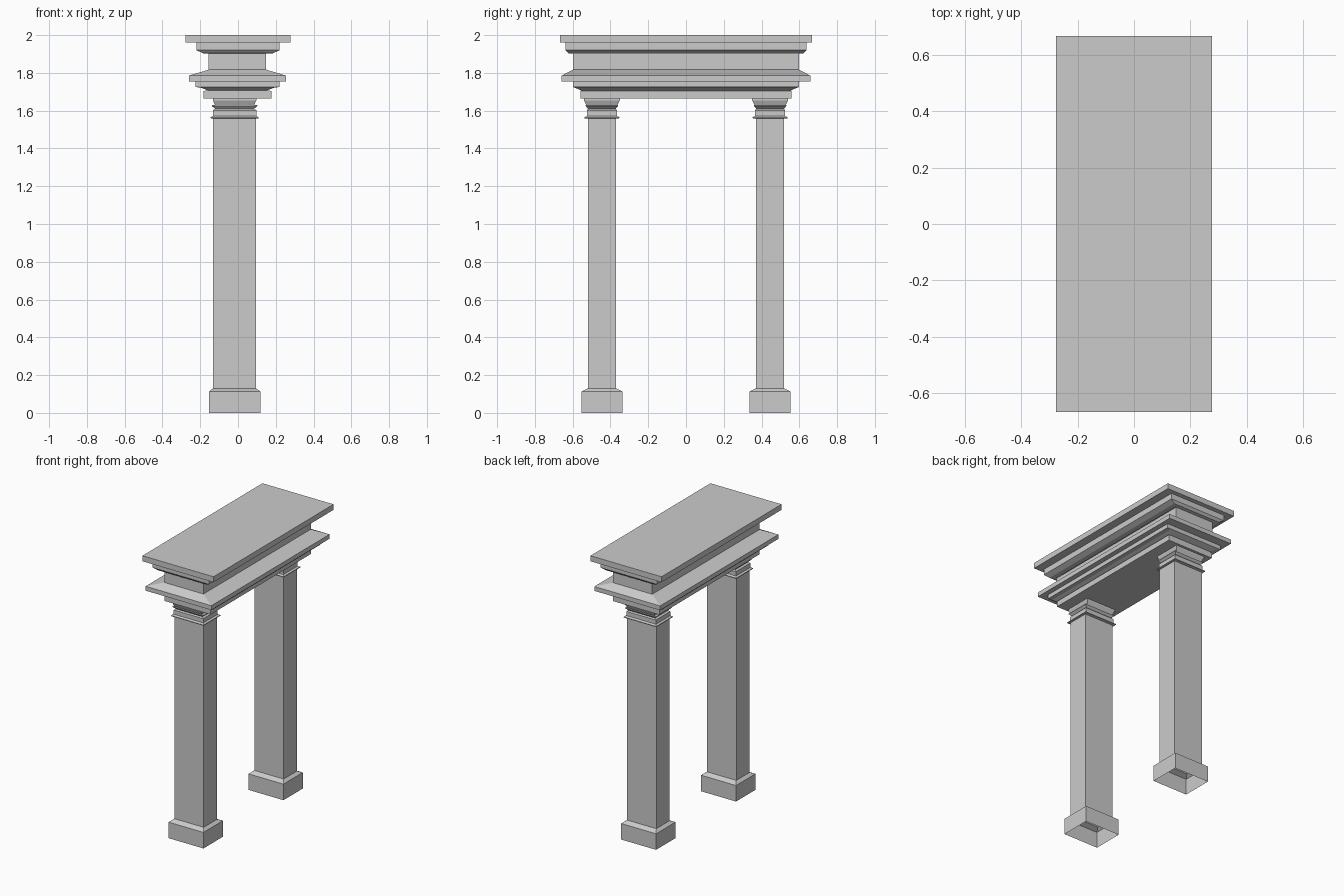
import bpy, bmesh


def loft(name, rings, cx=0.0, cy=0.0, cap_top=True, cap_bottom=True):
    """Skin stacked rectangles given as (half_x, half_y, z)."""
    bm = bmesh.new()
    loops = []
    for hx, hy, z in rings:
        loops.append([bm.verts.new((cx + sx * hx, cy + sy * hy, z))
                      for sx, sy in ((-1, -1), (1, -1), (1, 1), (-1, 1))])
    for a, b in zip(loops, loops[1:]):
        for i in range(4):
            j = (i + 1) % 4
            bm.faces.new((a[i], a[j], b[j], b[i]))
    if cap_bottom:
        bm.faces.new(loops[0][::-1])
    if cap_top:
        bm.faces.new(loops[-1])
    mesh = bpy.data.meshes.new(name)
    bm.to_mesh(mesh)
    bm.free()
    ob = bpy.data.objects.new(name, mesh)
    bpy.context.collection.objects.link(ob)
    return ob


# Column: plinth, shaft and moulded capital in one open-bottomed profile
column = [
    (0.136, 0.108, 0.0), (0.136, 0.108, 0.113), (0.114, 0.074, 0.130),
    (0.114, 0.074, 1.558), (0.127, 0.093, 1.560), (0.127, 0.093, 1.565),
    (0.115, 0.080, 1.572), (0.115, 0.080, 1.602), (0.103, 0.073, 1.610),
    (0.120, 0.086, 1.624), (0.120, 0.086, 1.629), (0.104, 0.083, 1.630),
    (0.115, 0.095, 1.655), (0.115, 0.095, 1.666),
]
for side, y in (("front", -0.445), ("back", 0.445)):
    loft(side + "_column", column, -0.018, y, cap_top=False, cap_bottom=False)

# Lower entablature: stepped mouldings, sloped ledge and frieze
loft("architrave_and_frieze", [
    (0.180, 0.558, 1.665), (0.180, 0.558, 1.704), (0.158, 0.556, 1.708),
    (0.195, 0.590, 1.722), (0.222, 0.597, 1.725), (0.222, 0.597, 1.754),
    (0.256, 0.658, 1.755), (0.256, 0.658, 1.786), (0.152, 0.597, 1.817),
    (0.152, 0.597, 1.902),
], cx=-0.003, cap_top=False)

# Upper cornice and flat roof slab
loft("cornice", [
    (0.152, 0.597, 1.902), (0.185, 0.622, 1.904), (0.220, 0.637, 1.920),
    (0.220, 0.637, 1.960), (0.277, 0.668, 1.961), (0.277, 0.668, 2.0),
], cap_bottom=False)
bpy.data.objects["cornice"].location.x = 0.0
